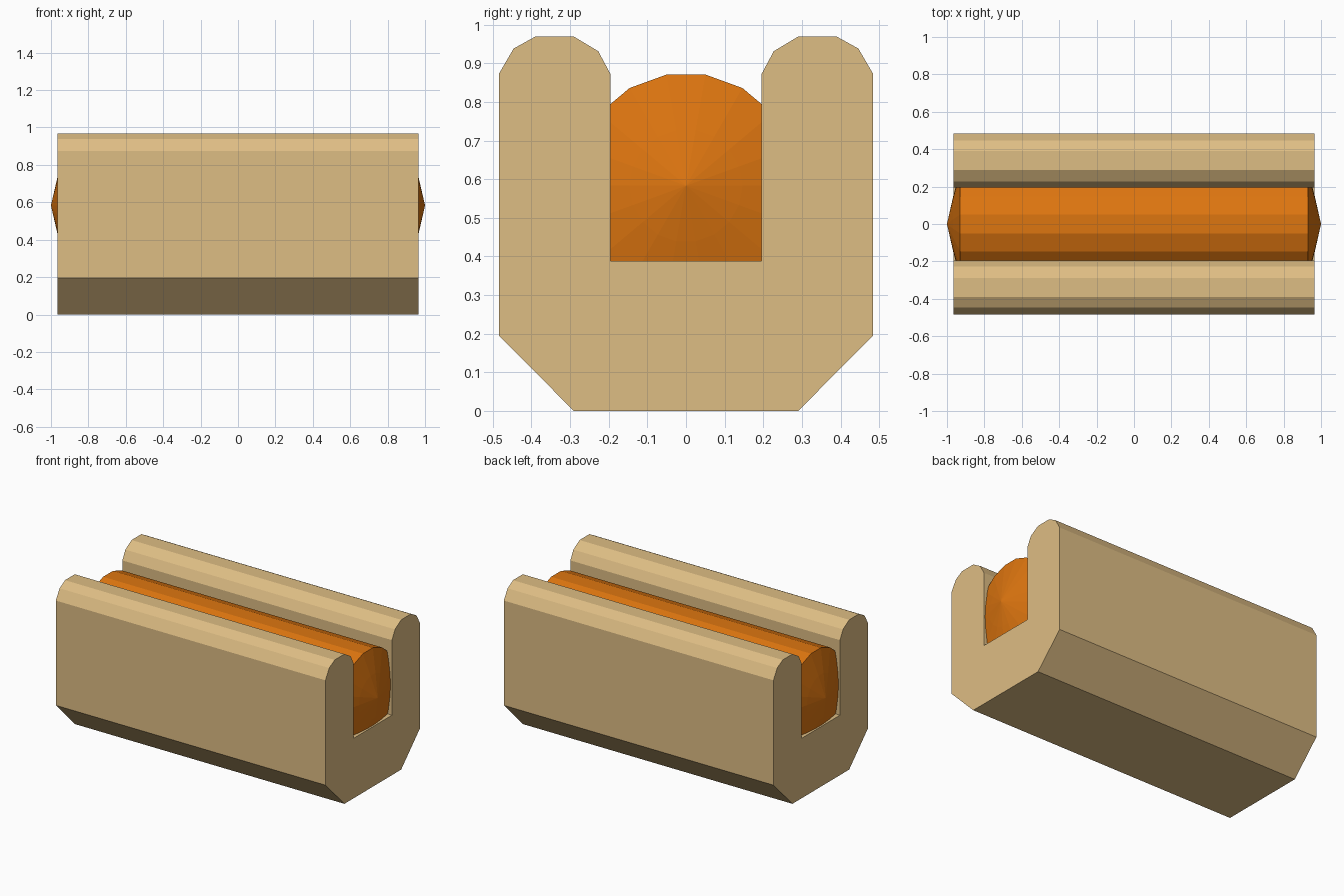
import bpy, bmesh, math

if "Cube" in bpy.data.objects:
    bpy.data.objects.remove(bpy.data.objects["Cube"])


def material(name, color):
    m = bpy.data.materials.new(name)
    m.diffuse_color = (*color, 1)
    m.use_nodes = True
    m.node_tree.nodes["Principled BSDF"].inputs["Base Color"].default_value = m.diffuse_color
    return m


def make_object(name, bm, mat):
    bmesh.ops.recalc_face_normals(bm, faces=bm.faces[:])
    me = bpy.data.meshes.new(name)
    bm.to_mesh(me)
    bm.free()
    me.materials.append(mat)
    ob = bpy.data.objects.new(name, me)
    bpy.context.collection.objects.link(ob)
    return ob


bread = material("toasted_bread", (0.73, 0.51, 0.23))
meat = material("orange_sausage", (0.73, 0.18, 0.005))

# Bun: mirrored U-shaped section (y, z) extruded along x
half = [(0.29, 0), (0.484, 0.195), (0.484, 0.873), (0.446, 0.938), (0.39, 0.969),
        (0.29, 0.969), (0.227, 0.931), (0.196, 0.873), (0.196, 0.388)]
section = half + [(-y, z) for y, z in reversed(half)]
bm = bmesh.new()
face = bm.faces.new([bm.verts.new((-0.965, y, z)) for y, z in section])
ext = bmesh.ops.extrude_face_region(bm, geom=[face])
bmesh.ops.translate(bm, vec=(1.93, 0, 0),
                    verts=[v for v in ext["geom"] if isinstance(v, bmesh.types.BMVert)])
make_object("bun", bm, bread)

# Sausage: 18-sided lathe along x with shallow pointed ends
SIDES, CENTRE = 18, 0.583
stations = [(-0.93, 0.292), (-0.967, 0.146), (0.967, 0.146), (0.93, 0.292)]
stations = sorted(stations)
bm = bmesh.new()
rings = []
for x, r in stations:
    angles = [math.radians(10 + 360 * i / SIDES) for i in range(SIDES)]
    rings.append([bm.verts.new((x, r * math.sin(a), CENTRE + r * math.cos(a))) for a in angles])
for a, b in zip(rings, rings[1:]):
    for i in range(SIDES):
        j = (i + 1) % SIDES
        bm.faces.new((a[i], a[j], b[j], b[i]))
for ring, x in ((rings[0], -1), (rings[-1], 1)):
    tip = bm.verts.new((x, 0, CENTRE))
    for i in range(SIDES):
        bm.faces.new((ring[i], ring[(i + 1) % SIDES], tip))
make_object("sausage", bm, meat)
